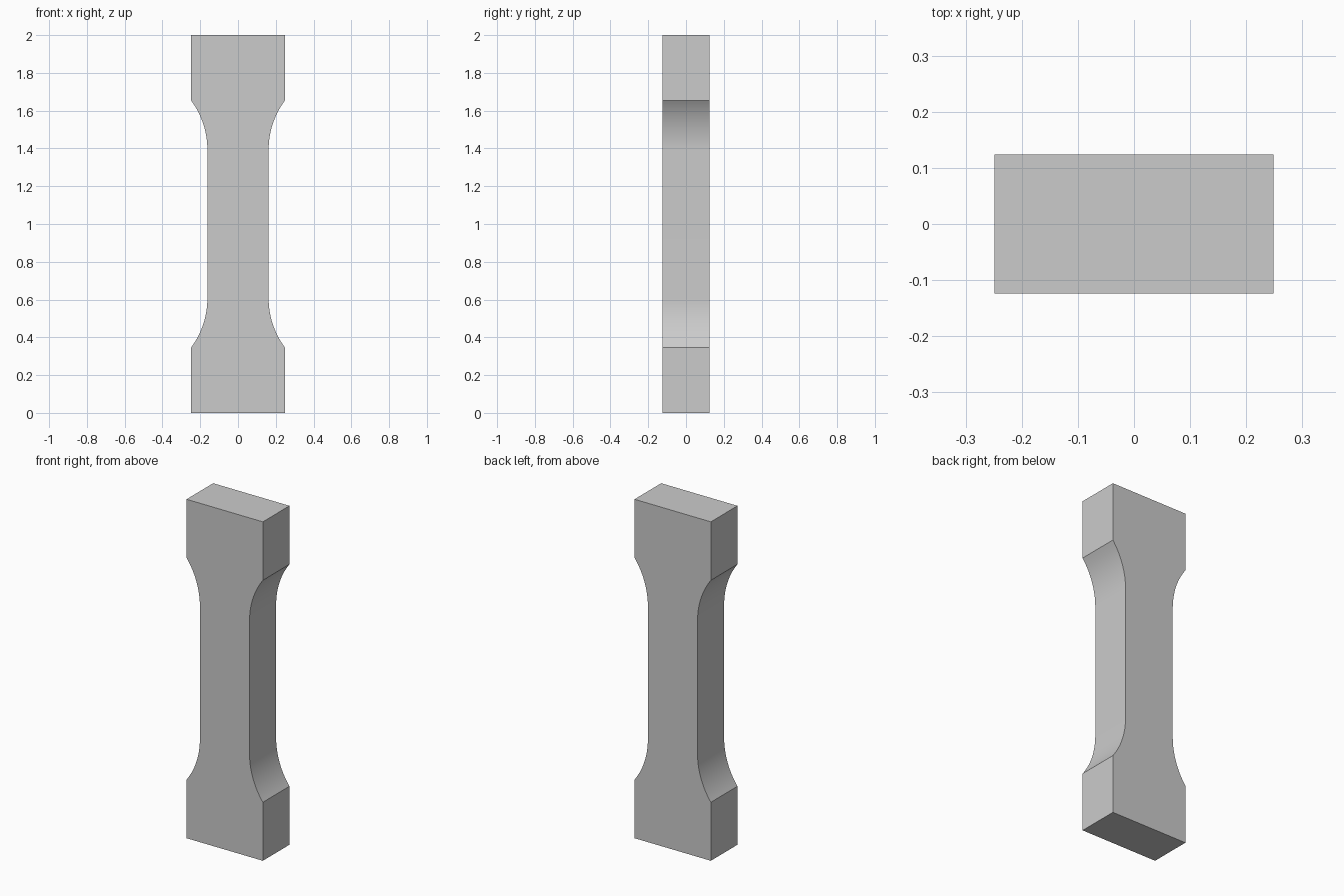
import bpy
import bmesh
from math import acos, cos, sin

cube = bpy.data.objects.get("Cube")
if cube:
    bpy.data.objects.remove(cube, do_unlink=True)

HEIGHT, DEPTH = 2.0, 0.248
GRIP, NECK = 0.249, 0.162      # half widths
SHOULDER, RADIUS = 0.345, 0.44 # height where the fillet starts, fillet radius
STEPS = 16

grey = bpy.data.materials.new("light grey")
grey.use_nodes = True
colour = (0.6, 0.6, 0.6, 1)
grey.diffuse_color = colour
grey.node_tree.nodes["Principled BSDF"].inputs["Base Color"].default_value = colour

# Lower right edge: straight grip, then a fillet tangent to the neck
sweep = acos(1 - (GRIP - NECK) / RADIUS)
tangent = SHOULDER + RADIUS * sin(sweep)
lower = [(GRIP, 0)]
for i in range(STEPS + 1):
    a = sweep * (1 - i / STEPS)
    lower.append((NECK + RADIUS * (1 - cos(a)), tangent - RADIUS * sin(a)))

# Mirror the edge upwards, then across to close the outline
right = lower + [(x, HEIGHT - z) for x, z in reversed(lower)]
outline = right + [(-x, z) for x, z in reversed(right)]

# Extrude the outline through the depth
bm = bmesh.new()
face = bm.faces.new([bm.verts.new((x, -DEPTH / 2, z)) for x, z in outline])
extruded = bmesh.ops.extrude_face_region(bm, geom=[face], use_keep_orig=True)
moved = [v for v in extruded["geom"] if isinstance(v, bmesh.types.BMVert)]
bmesh.ops.translate(bm, verts=moved, vec=(0, DEPTH, 0))
bmesh.ops.recalc_face_normals(bm, faces=bm.faces)
mesh = bpy.data.meshes.new("waisted_bar")
bm.to_mesh(mesh)
bm.free()
mesh.materials.append(grey)

bar = bpy.data.objects.new("waisted_bar", mesh)
bpy.context.collection.objects.link(bar)
bpy.context.view_layer.objects.active = bar
bar.select_set(True)
bpy.ops.object.shade_smooth_by_angle(angle=0.35)
